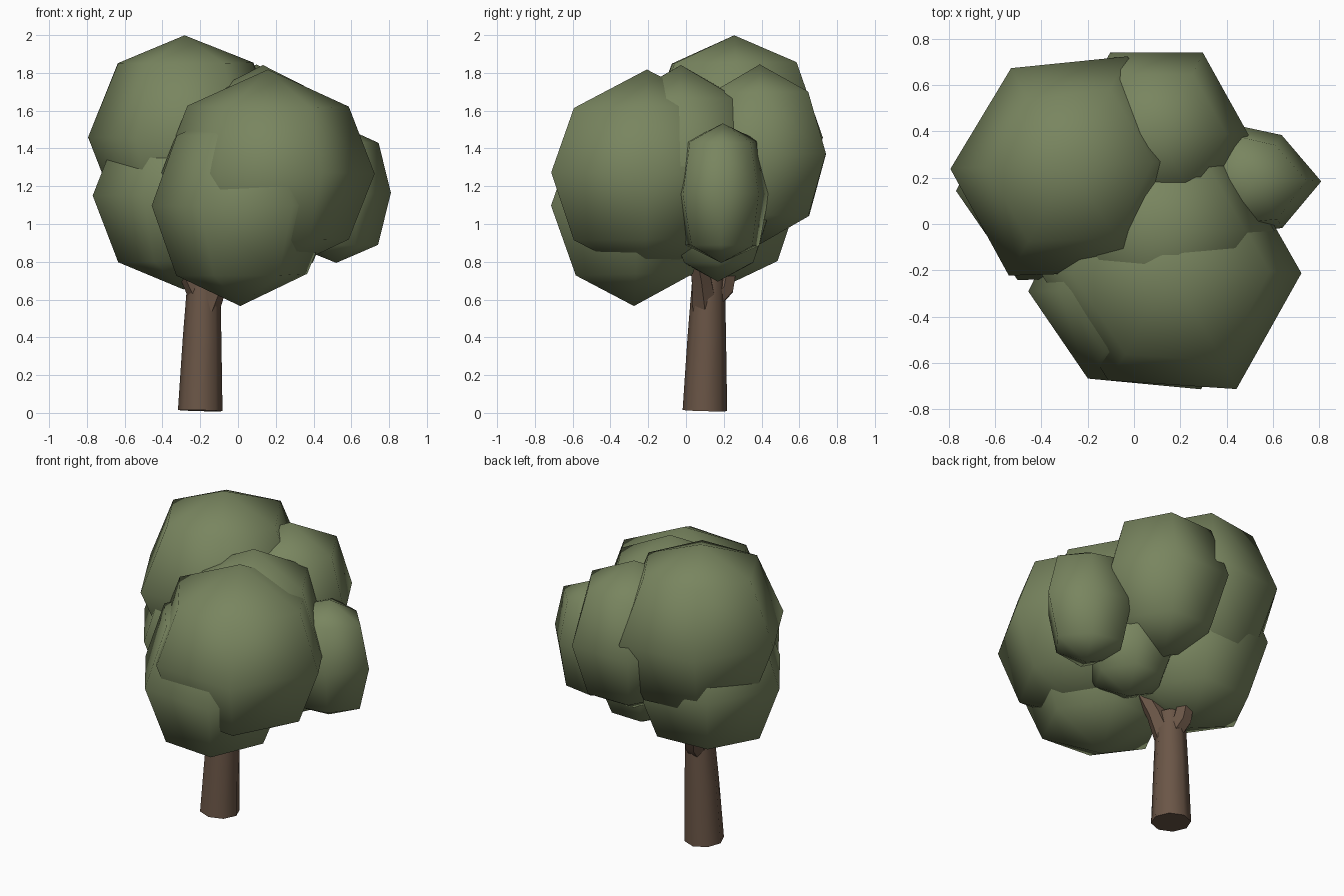
import bpy
import bmesh
import math
import random
from mathutils import Matrix, Vector

random.seed(4)
cube = bpy.data.objects.get("Cube")
if cube:
    bpy.data.objects.remove(cube, do_unlink=True)


def material(name, rgb):
    mat = bpy.data.materials.new(name)
    mat.use_nodes = True
    mat.diffuse_color = (*rgb, 1)
    mat.node_tree.nodes["Principled BSDF"].inputs["Base Color"].default_value = (*rgb, 1)
    return mat


leaf_green = material("leaf green", (0.19, 0.235, 0.115))
bark_brown = material("bark brown", (0.145, 0.092, 0.062))


def finish(bm, name, mat):
    mesh = bpy.data.meshes.new(name)
    bmesh.ops.recalc_face_normals(bm, faces=bm.faces)
    bm.to_mesh(mesh)
    bm.free()
    mesh.materials.append(mat)
    obj = bpy.data.objects.new(name, mesh)
    bpy.context.collection.objects.link(obj)
    return obj


def smooth(obj, degrees):
    bpy.ops.object.select_all(action="DESELECT")
    obj.select_set(True)
    bpy.context.view_layer.objects.active = obj
    bpy.ops.object.shade_smooth_by_angle(angle=math.radians(degrees))


def clump(name, centre, radius, height, shoulder=1.0, rise=1.0, spin=0, arms=(1,) * 6):
    """Coarse six-sided leaf ball; arms scale its six corners, counted from +x."""
    bm = bmesh.new()
    bmesh.ops.create_uvsphere(bm, u_segments=6, v_segments=4, radius=1,
                              matrix=Matrix.Rotation(math.radians(30), 4, "Z"))
    turn = Matrix.Rotation(math.radians(spin), 3, "Z")
    for v in bm.verts:
        if abs(v.co.z) < 0.9:
            corner = round(math.degrees(math.atan2(v.co.y, v.co.x)) / 60) % 6
            v.co *= Vector((arms[corner], arms[corner], 1))
            if abs(v.co.z) > 0.1:
                v.co *= Vector((shoulder, shoulder, rise))
        v.co = Vector(centre) + turn @ (v.co * Vector((radius, radius, height)))
        v.co += Vector([random.uniform(-0.006, 0.006) for _ in range(3)])
    smooth(finish(bm, name, leaf_green), 85)


def limb(name, points, radii, sides=8):
    """Tapered tube through the points."""
    bm = bmesh.new()
    rings = []
    for i, p in enumerate(points):
        a = Vector(points[max(i - 1, 0)])
        b = Vector(points[min(i + 1, len(points) - 1)])
        turn = Vector((0, 0, 1)).rotation_difference(b - a)
        ring = []
        for k in range(sides):
            t = math.tau * k / sides
            offset = Vector((math.cos(t), math.sin(t), 0)) * radii[i]
            ring.append(bm.verts.new(Vector(p) + turn @ offset))
        rings.append(ring)
    for low, high in zip(rings, rings[1:]):
        for k in range(sides):
            n = (k + 1) % sides
            bm.faces.new((low[k], low[n], high[n], high[k]))
    bm.faces.new(rings[0][::-1])
    bm.faces.new(rings[-1])
    smooth(finish(bm, name, bark_brown), 50)


# Trunk and forked branches
limb("trunk", [(-0.2, 0.1, 0.012), (-0.19, 0.11, 0.4), (-0.18, 0.12, 0.72)],
     [0.118, 0.102, 0.086])
limb("right_branch", [(-0.19, 0.11, 0.6), (-0.25, 0.09, 0.72), (-0.34, 0.06, 0.95)],
     [0.065, 0.055, 0.04], 6)
limb("left_branch", [(-0.17, 0.1, 0.56), (-0.1, 0.08, 0.72), (0.05, 0.03, 0.98)],
     [0.075, 0.058, 0.04], 6)
limb("back_branch", [(-0.18, 0.12, 0.58), (-0.2, 0.2, 0.66), (-0.22, 0.25, 0.9)],
     [0.06, 0.06, 0.045], 6)

# Leaf crown
clump("top_back_leaves", (-0.28, 0.26, 1.46), 0.52, 0.54, 0.97, 1.03, 2,
      (1, 1.02, 0.93, 1, 1.06, 1.06))
clump("front_leaves", (0.16, -0.21, 1.27), 0.56, 0.55, 1.08, 0.9, 0,
      (1, 1, 1, 1, 0.95, 1.03))
clump("low_front_leaves", (0.015, -0.28, 1.1), 0.5, 0.53, 1.0, 0.98, 2,
      (1, 1, 1, 0.95, 0.89, 1.03))
clump("low_right_leaves", (-0.29, 0.17, 1.15), 0.48, 0.49, 1.03, 1.0, 3,
      (1, 1, 1, 1, 0.96, 0.98))
clump("back_leaves", (0.1, 0.39, 1.37), 0.4, 0.475, 1.05, 0.97)
clump("middle_leaves", (0.13, -0.03, 1.31), 0.47, 0.53, 1.05, 0.95)
clump("left_leaves", (0.52, 0.19, 1.16), 0.285, 0.37, 1.12, 1.05, 0,
      (1, 0.8, 1, 1, 1, 0.85))
clump("low_middle_leaves", (0.18, 0.17, 1.02), 0.3, 0.32)
